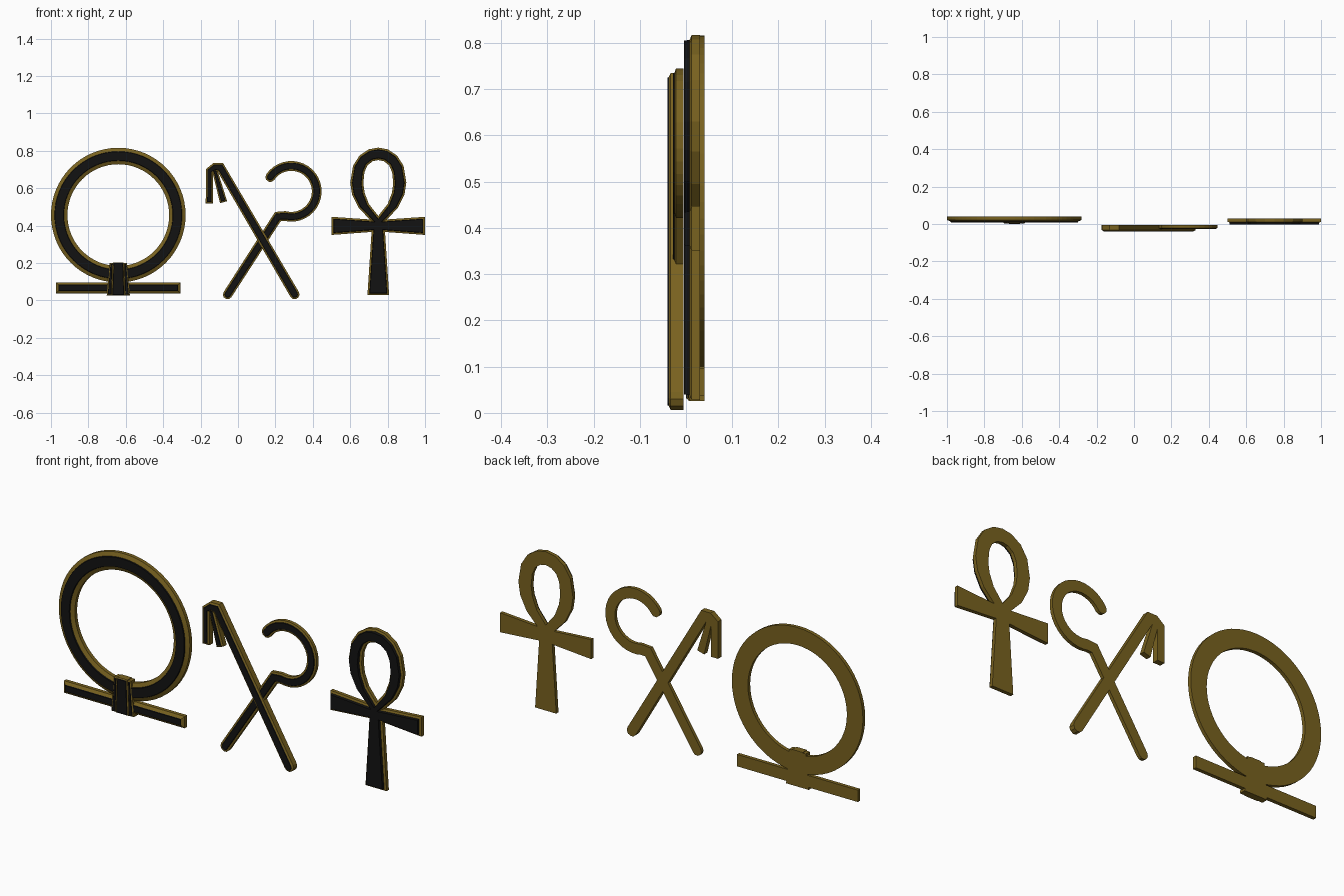
import bpy, bmesh, math
from mathutils import Vector

if "Cube" in bpy.data.objects:
    bpy.data.objects.remove(bpy.data.objects["Cube"])


def material(name, rgb):
    m = bpy.data.materials.new(name)
    m.diffuse_color = (*rgb, 1)
    m.use_nodes = True
    m.node_tree.nodes["Principled BSDF"].inputs["Base Color"].default_value = m.diffuse_color
    return m


GOLD = material("gold", (0.19, 0.122, 0.014))
DARK = material("dark_inlay", (0.006, 0.006, 0.006))


def plaque(name, polys, ys, rim, cx=0.0):
    """Gold slab from flat x/z polygons, with a chamfered rim and raised dark inlay.
    ys = back, front edge of slab, top of gold rim, top of inlay."""
    bm = bmesh.new()
    for poly in polys:
        bm.faces.new([bm.verts.new((cx + x, ys[0], z)) for x, z in poly])
    bmesh.ops.remove_doubles(bm, verts=bm.verts[:], dist=1e-5)
    bmesh.ops.recalc_face_normals(bm, faces=bm.faces[:])
    ret = bmesh.ops.extrude_face_region(bm, geom=bm.faces[:], use_keep_orig=True)
    front = [g for g in ret["geom"] if isinstance(g, bmesh.types.BMFace)]

    def set_y(y):
        for v in {v for f in front for v in f.verts}:
            v.co.y = y

    set_y(ys[1])
    bmesh.ops.recalc_face_normals(bm, faces=bm.faces[:])
    for thick, y, mat in ((rim, ys[2], 0), (0.002, ys[3], 1)):
        ret = bmesh.ops.inset_region(bm, faces=front, thickness=thick,
                                     use_boundary=True, use_even_offset=True)
        set_y(y)
        for f in ret["faces"] + front:
            f.material_index = mat
    bmesh.ops.recalc_face_normals(bm, faces=bm.faces[:])
    me = bpy.data.meshes.new(name)
    bm.to_mesh(me)
    bm.free()
    me.materials.append(GOLD)
    me.materials.append(DARK)
    ob = bpy.data.objects.new(name, me)
    bpy.context.collection.objects.link(ob)
    return ob


def strip(pts):
    """Quads along a mitred path of (x, z, half_width)."""
    sides = []
    for i, (x, z, w) in enumerate(pts):
        p = Vector((x, z))
        a = p - Vector(pts[i - 1][:2]) if i else Vector(pts[1][:2]) - p
        b = Vector(pts[i + 1][:2]) - p if i < len(pts) - 1 else a
        a, b = a.normalized(), b.normalized()
        t = (a + b).normalized()
        n = Vector((-t.y, t.x)) * (w / max(t.dot(a), 0.5))
        sides.append((p + n, p - n))
    return [(l0, r0, r1, l1) for (l0, r0), (l1, r1) in zip(sides, sides[1:])]


def cap(p, q):
    """Path points rounding off end p, away from q."""
    d = (Vector(p[:2]) - Vector(q[:2])).normalized()
    out = []
    for deg in (70, 35):
        c = Vector(p[:2]) + d * p[2] * math.sin(math.radians(deg))
        out.append((c.x, c.y, p[2] * math.cos(math.radians(deg))))
    return out


def rounded(pts, start=True, end=True):
    head = cap(pts[0], pts[1]) if start else []
    tail = cap(pts[-1], pts[-2])[::-1] if end else []
    return strip(head + pts + tail)


def mirrored(polys):
    return polys + [[(-x, z) for x, z in p] for p in polys]


# Ring with its bar and bound knot
RX, RZ, N = -0.64, 0.456, 64


def circ(r, i):
    a = 2 * math.pi * i / N
    return (r * math.cos(a), RZ + r * math.sin(a))


plaque("ring", [[circ(0.36, i), circ(0.36, i + 1), circ(0.272, i + 1), circ(0.272, i)]
                for i in range(N)], (0.04, 0.022, 0.013, 0.008), 0.019, RX)
plaque("ring_bar", [[(-0.332, 0.038), (0.332, 0.038), (0.332, 0.097), (-0.332, 0.097)]],
       (0.04, 0.022, 0.013, 0.009), 0.013, RX)
plaque("knot_centre", [[(-0.035, 0.026), (0.035, 0.026), (0.029, 0.203), (-0.029, 0.203)]],
       (0.04, 0.006, 0.003, 0.0), 0.004, RX)
side = [[(0.033, 0.026), (0.062, 0.026), (0.046, 0.2), (0.027, 0.2)]]
plaque("knot_sides", mirrored(side), (0.04, 0.009, 0.006, 0.004), 0.005, RX)

# Crook: straight shaft bending into an open hook
hook = [(0.285 + 0.136 * math.cos(math.radians(a)), 0.583 + 0.136 * math.sin(math.radians(a)), 0.026)
        for a in range(-104, 147, 10)]
plaque("crook", rounded([(-0.056, 0.031, 0.025), (0.213, 0.448, 0.026)] + hook),
       (-0.005, -0.022, -0.025, -0.028), 0.009)

# Flail: shaft with a folded-over strand and a second hanging strand
FY = (-0.005, -0.033, -0.037, -0.04)
plaque("flail", rounded([(0.303, 0.032, 0.026), (-0.094, 0.711, 0.024), (-0.125, 0.712, 0.022),
                         (-0.153, 0.692, 0.019), (-0.153, 0.518, 0.0195)], end=False), FY, 0.008)
plaque("flail_strand", strip([(-0.126, 0.7, 0.014), (-0.077, 0.525, 0.0195)]),
       (-0.005, -0.031, -0.035, -0.038), 0.007)

# Looped cross: teardrop loop, flared arms and stem, mirrored about its middle
outer = [(0, .817), (.05, .808), (.1, .775), (.135, .72), (.15, .63), (.14, .565), (.105, .495), (.046, .433)]
inner = [(0, .75), (.03, .744), (.058, .722), (.074, .685), (.08, .625), (.073, .575), (.05, .515), (0, .452)]
half = [[outer[i], outer[i + 1], inner[i + 1], inner[i]] for i in range(7)]
half += [[(0, .452), (.046, .433), (.036, .366), (0, .366)],
         [(.046, .433), (.25, .447), (.25, .35), (.036, .366)],
         [(0, .366), (.036, .366), (.058, .028), (0, .028)]]
plaque("looped_cross", mirrored(half), (0.03, 0.012, 0.008, -0.004), 0.01, 0.75)
